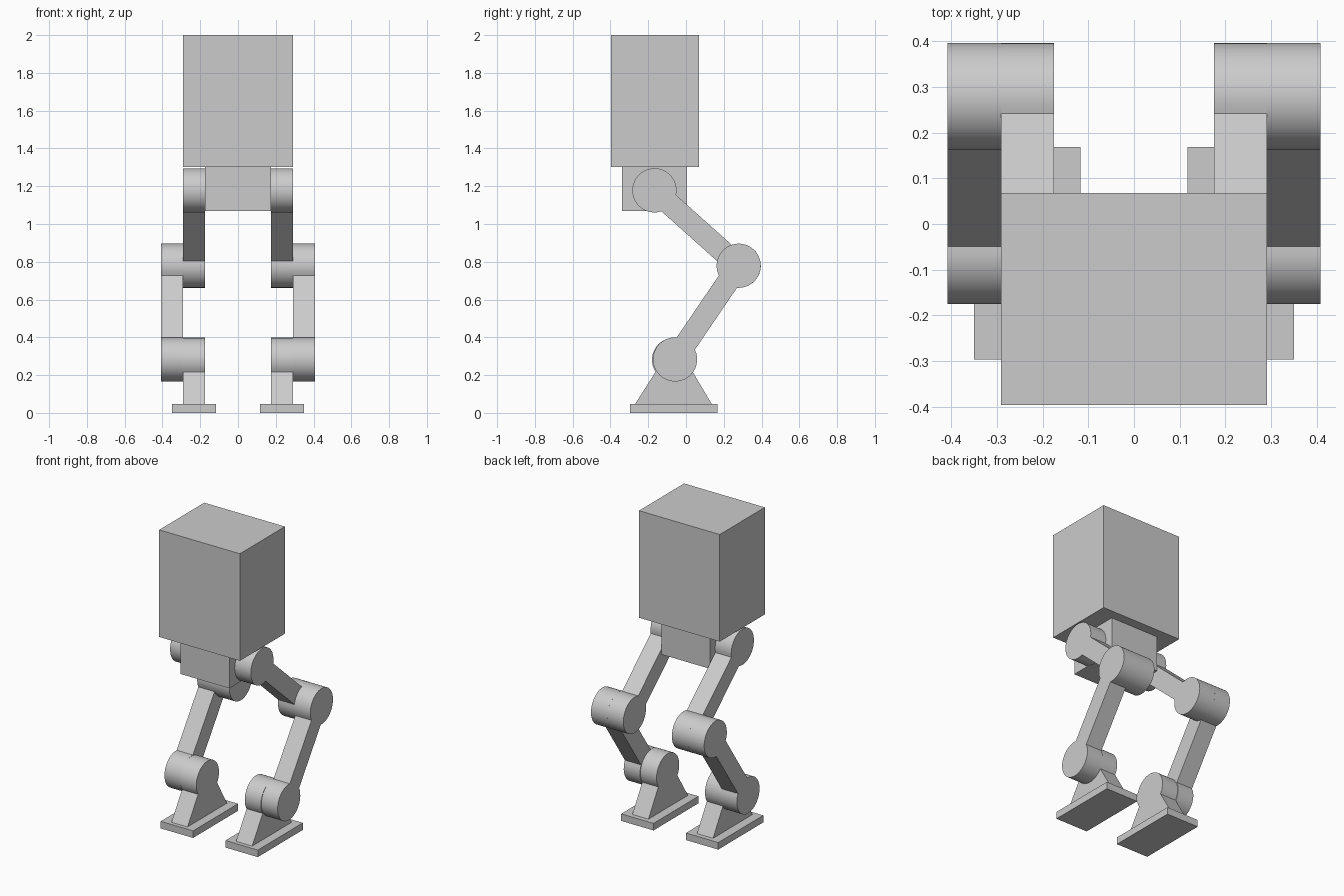
import bpy, bmesh
from math import sin, cos, asin, atan2, pi, radians

if "Cube" in bpy.data.objects:
    bpy.data.objects.remove(bpy.data.objects["Cube"])

R = 0.117         # joint radius
W = 0.058         # half width of a leg strut
STEPS = 30


def finish(name, bm, mirror=False, smooth=False):
    bmesh.ops.recalc_face_normals(bm, faces=bm.faces)
    mesh = bpy.data.meshes.new(name)
    bm.to_mesh(mesh)
    bm.free()
    ob = bpy.data.objects.new(name, mesh)
    bpy.context.collection.objects.link(ob)
    if smooth:
        bpy.ops.object.select_all(action='DESELECT')
        ob.select_set(True)
        bpy.context.view_layer.objects.active = ob
        bpy.ops.object.shade_smooth_by_angle(angle=radians(30))
    if mirror:
        ob.modifiers.new("Mirror", 'MIRROR').use_mirror_merge = False
    return ob


def box(name, x, y, z, mirror=False):
    bm = bmesh.new()
    bmesh.ops.create_cube(bm, size=1)
    for v in bm.verts:
        for i, (a, b) in enumerate((x, y, z)):
            v.co[i] = a if v.co[i] < 0 else b
    return finish(name, bm, mirror)


def arc(c, start, end):
    return [(c[0] + R * cos(start + (end - start) * i / STEPS),
             c[1] + R * sin(start + (end - start) * i / STEPS))
            for i in range(STEPS + 1)]


def plate(name, outline, x0, x1):
    """Extrude a side (y, z) outline along x, mirrored to both legs."""
    bm = bmesh.new()
    face = bm.faces.new([bm.verts.new((x0, y, z)) for y, z in outline])
    out = bmesh.ops.extrude_face_region(bm, geom=[face], use_keep_orig=True)
    for g in out["geom"]:
        if isinstance(g, bmesh.types.BMVert):
            g.co.x = x1
    return finish(name, bm, mirror=True, smooth=True)


def link(name, a, b, x0, x1):
    """Strut with a round joint at each end."""
    d = atan2(b[1] - a[1], b[0] - a[0])
    g = asin(W / R)
    pts = arc(a, d + g, d + 2 * pi - g) + arc(b, d + pi + g, d + 3 * pi - g)
    return plate(name, pts, x0, x1)


hip, knee, ankle = (-0.167, 1.178), (0.279, 0.779), (-0.058, 0.283)

# Torso and pelvis
box("torso", (-0.291, 0.291), (-0.396, 0.068), (1.302, 2.0))
box("pelvis", (-0.175, 0.175), (-0.34, 0.005), (1.07, 1.302))

# Leg links
link("upper_legs", hip, knee, 0.175, 0.291)
link("lower_legs", knee, ankle, 0.291, 0.408)

# Ankle brackets: round top flaring down to the foot
plate("ankle_brackets",
      arc((-0.063, 0.281), radians(-33), radians(213)) + [(-0.27, 0.046), (0.137, 0.046)],
      0.175, 0.291)

# Feet
box("feet", (0.117, 0.35), (-0.296, 0.168), (0, 0.046), mirror=True)
